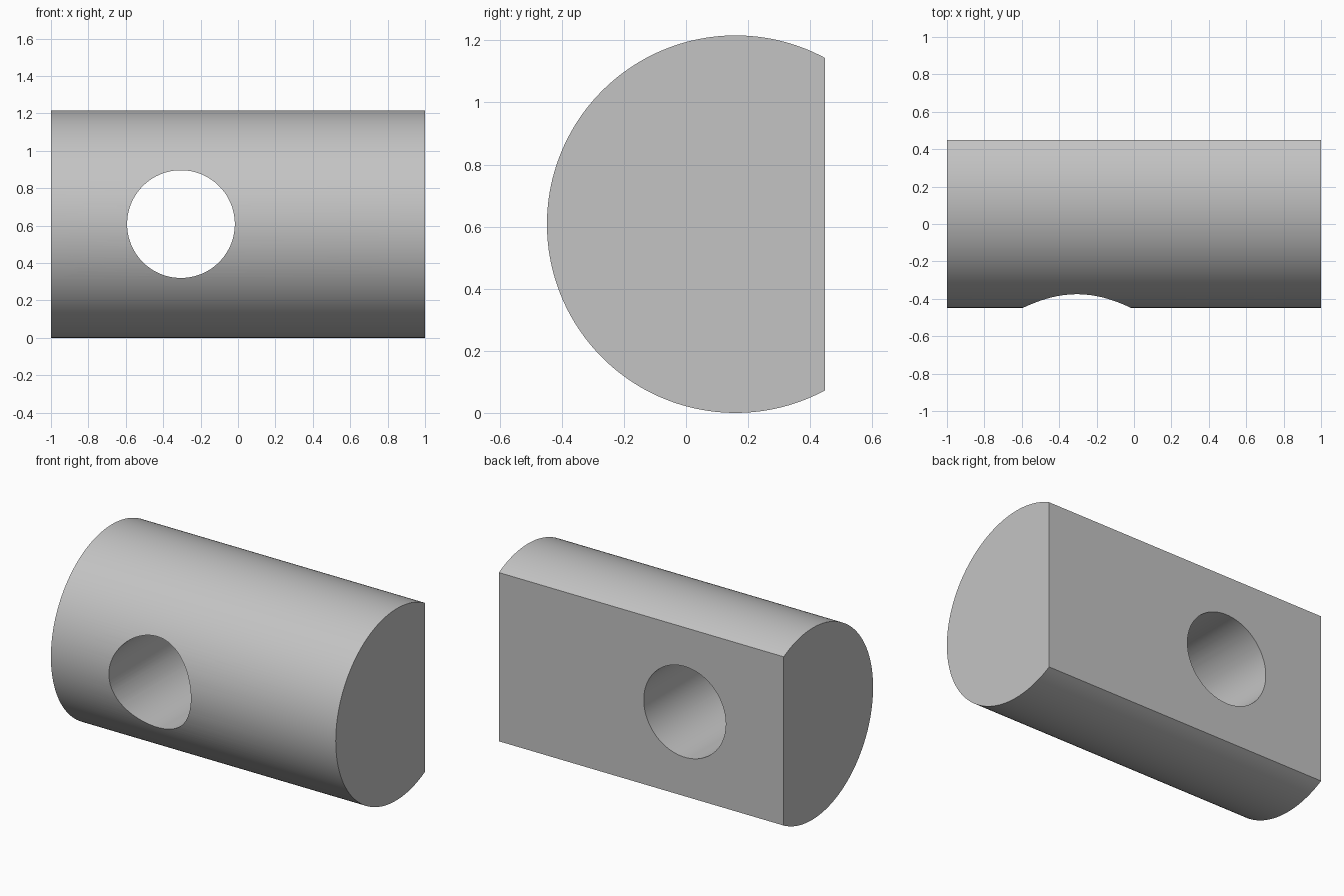
import bpy, bmesh
from math import pi, asin, cos, sin, radians

cube = bpy.data.objects.get("Cube")
if cube:
    bpy.data.objects.remove(cube, do_unlink=True)

RADIUS = 0.608         # round bar
AXIS_Y = 0.16
FLAT_Y = 0.448         # flat back
HOLE_X, HOLE_RADIUS = -0.305, 0.288

grey = bpy.data.materials.new("plain grey")
grey.use_nodes = True
colour = (0.55, 0.55, 0.55, 1)
grey.diffuse_color = colour
grey.node_tree.nodes["Principled BSDF"].inputs["Base Color"].default_value = colour


def extrude_profile(name, points, direction):
    """Closed solid from a planar outline swept along a direction."""
    bm = bmesh.new()
    face = bm.faces.new([bm.verts.new(p) for p in points])
    swept = bmesh.ops.extrude_face_region(bm, geom=[face], use_keep_orig=True)
    verts = [g for g in swept["geom"] if isinstance(g, bmesh.types.BMVert)]
    bmesh.ops.translate(bm, verts=verts, vec=direction)
    bmesh.ops.recalc_face_normals(bm, faces=bm.faces)
    mesh = bpy.data.meshes.new(name)
    bm.to_mesh(mesh)
    bm.free()
    mesh.materials.append(grey)
    obj = bpy.data.objects.new(name, mesh)
    bpy.context.collection.objects.link(obj)
    return obj


# Round bar with a flat back
steps = 120
start = pi / 2 - asin((FLAT_Y - AXIS_Y) / RADIUS)
start = pi / 2 - start  # angle measured from straight up, toward the back
arc = [start - i / steps * (pi + 2 * start) for i in range(steps + 1)]
outline = [(-1, AXIS_Y + RADIUS * sin(a), RADIUS + RADIUS * cos(a)) for a in arc]
bar = extrude_profile("flat_backed_bar", outline, (2, 0, 0))

# Cross hole from front to back
sides = 96
ring = [2 * pi * (i + 0.5) / sides for i in range(sides)]
circle = [(HOLE_X + HOLE_RADIUS * cos(a), -1, RADIUS + HOLE_RADIUS * sin(a)) for a in ring]
cutter = extrude_profile("hole_cutter", circle, (0, 2, 0))
cutter.hide_render = True

cut = bar.modifiers.new("cross hole", "BOOLEAN")
cut.operation = "DIFFERENCE"
cut.solver = "EXACT"
cut.object = cutter

bpy.ops.object.select_all(action="DESELECT")
bar.select_set(True)
bpy.context.view_layer.objects.active = bar
bpy.ops.object.modifier_apply(modifier=cut.name)
bpy.data.objects.remove(cutter, do_unlink=True)
bpy.ops.object.shade_smooth_by_angle(angle=radians(30))
